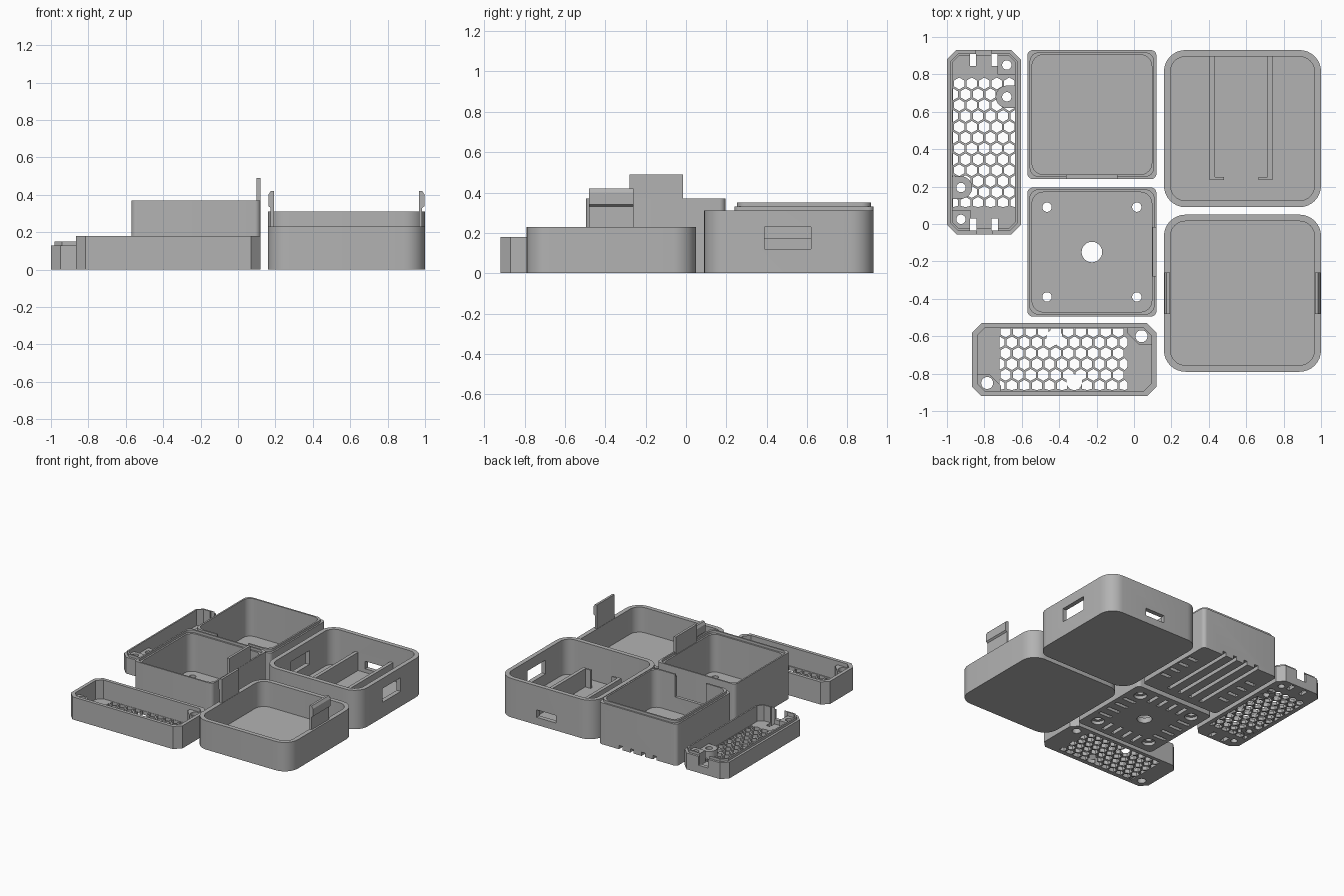
import bpy, bmesh, math
from mathutils import Vector

if "Cube" in bpy.data.objects:
    bpy.data.objects.remove(bpy.data.objects["Cube"])

grey = bpy.data.materials.new("grey plastic")
grey.diffuse_color = (0.45, 0.45, 0.45, 1)
grey.use_nodes = True
grey.node_tree.nodes["Principled BSDF"].inputs["Base Color"].default_value = grey.diffuse_color


def prism(name, pts, lo, hi, axis="z"):
    """Extrude a closed outline along z, or along y when the outline is in x/z."""
    bm = bmesh.new()
    put = (lambda p, w: (p[0], p[1], w)) if axis == "z" else (lambda p, w: (p[0], w, p[1]))
    rings = [[bm.verts.new(put(p, w)) for p in pts] for w in (lo, hi)]
    n = len(pts)
    bm.faces.new(rings[0])
    bm.faces.new(rings[1])
    for i in range(n):
        j = (i + 1) % n
        bm.faces.new((rings[0][i], rings[0][j], rings[1][j], rings[1][i]))
    bmesh.ops.recalc_face_normals(bm, faces=bm.faces)
    me = bpy.data.meshes.new(name)
    bm.to_mesh(me)
    bm.free()
    me.materials.append(grey)
    ob = bpy.data.objects.new(name, me)
    bpy.context.collection.objects.link(ob)
    return ob


def rect(x0, x1, y0, y1, r=0.0, seg=8):
    """Rectangle outline; seg=1 gives chamfered corners, r=0 sharp ones."""
    if r <= 0:
        return [(x0, y0), (x1, y0), (x1, y1), (x0, y1)]
    out = []
    for cx, cy, a in ((x1 - r, y0 + r, -90), (x1 - r, y1 - r, 0),
                      (x0 + r, y1 - r, 90), (x0 + r, y0 + r, 180)):
        for i in range(seg + 1):
            t = math.radians(a + 90 * i / seg)
            out.append((cx + r * math.cos(t), cy + r * math.sin(t)))
    return out


def inset(b, d):
    return b[0] + d, b[1] - d, b[2] + d, b[3] - d


def circle(x, y, r, n=32, turn=0.0):
    return [(x + r * math.cos(turn + 2 * math.pi * i / n),
             y + r * math.sin(turn + 2 * math.pi * i / n)) for i in range(n)]


def box(name, x0, x1, y0, y1, z0, z1):
    return prism(name, rect(x0, x1, y0, y1), z0, z1)


def boolean(ob, others, op):
    for other in others:
        m = ob.modifiers.new("cut", 'BOOLEAN')
        m.operation, m.object, m.solver = op, other, 'EXACT'
        bpy.context.view_layer.objects.active = ob
        bpy.ops.object.modifier_apply(modifier=m.name)
        bpy.data.objects.remove(other)
    return ob


def cut(ob, *others):
    return boolean(ob, others, 'DIFFERENCE')


def add(ob, *others):
    return boolean(ob, others, 'UNION')


def tray(name, b, h, r, wall, floor, seg=8, ri=None):
    ob = prism(name, rect(*b, r, seg), 0, h)
    ri = max(r - wall, 0.01) if ri is None else ri
    return cut(ob, prism("pocket", rect(*inset(b, wall), ri, seg), floor, h + 0.1))


def finish(ob):
    bpy.ops.object.select_all(action='DESELECT')
    ob.select_set(True)
    bpy.context.view_layer.objects.active = ob
    bpy.ops.object.shade_smooth_by_angle(angle=math.radians(30))


def honeycomb(x0, x1, y0, y1, pitch=0.067, flat=0.055):
    """Hexagonal prisms trimmed to a rectangle, used as one cutter."""
    bm = bmesh.new()
    row, j = pitch * math.sqrt(3) / 2, 0
    while y0 + j * row < y1 + row:
        i = 0
        while x0 + i * pitch < x1 + pitch:
            c = (x0 + (i + 0.5 * (j % 2)) * pitch, y0 + (j + 0.4) * row)
            pts = [(min(max(x, x0), x1), min(max(y, y0), y1))
                   for x, y in circle(*c, flat / math.sqrt(3), 6, math.pi / 6)]
            xs, ys = [p[0] for p in pts], [p[1] for p in pts]
            if max(xs) - min(xs) > 0.015 and max(ys) - min(ys) > 0.015:
                f = bm.faces.new([bm.verts.new((x, y, -0.1)) for x, y in pts])
                ext = bmesh.ops.extrude_face_region(bm, geom=[f])["geom"]
                vs = [v for v in ext if isinstance(v, bmesh.types.BMVert)]
                bmesh.ops.translate(bm, verts=vs, vec=Vector((0, 0, 0.3)))
            i += 1
        j += 1
    bmesh.ops.remove_doubles(bm, verts=bm.verts, dist=1e-5)
    bmesh.ops.recalc_face_normals(bm, faces=bm.faces)
    me = bpy.data.meshes.new("honeycomb")
    bm.to_mesh(me)
    bm.free()
    ob = bpy.data.objects.new("honeycomb", me)
    bpy.context.collection.objects.link(ob)
    return ob


def hole(x, y, r, z0=-0.1, z1=0.3):
    return prism("hole", circle(x, y, r), z0, z1)


# Rounded lid with two snap tabs
lid = tray("rounded_lid", (0.16, 1.0, -0.79, 0.05), 0.23, 0.115, 0.035, 0.03)
tab = [(0.967, 0.15), (0.985, 0.15), (0.985, 0.33), (0.998, 0.34),
       (0.998, 0.40), (0.985, 0.42), (0.967, 0.42)]
for side in (tab, [(1.16 - x, z) for x, z in tab]):
    add(lid, prism("tab", side, -0.48, -0.26, "y"))
finish(lid)

# Rounded case with snap windows, cable slot and board rails
case = tray("rounded_case", (0.16, 1.0, 0.09, 0.93), 0.31, 0.115, 0.035, 0.03)
cut(case, box("window", 0.1, 1.1, 0.39, 0.62, 0.12, 0.23),
    box("slot", 0.495, 0.665, 0.8, 1.0, 0.06, 0.12))
rail = [(0.405, 0.235), (0.48, 0.235), (0.48, 0.25), (0.432, 0.25), (0.432, 0.91), (0.405, 0.91)]
for side in (rail, [(1.145 - x, y) for x, y in rail]):
    add(case, prism("rail", side, 0.02, 0.175))
finish(case)

# Square base with a stepped lip, a tab notch and grooves underneath
b = (-0.57, 0.12, 0.24, 0.93)
base = tray("square_base", b, 0.35, 0.03, 0.025, 0.05, ri=0.06)
shoulder = prism("shoulder", rect(-0.7, 0.2, 0.1, 1.0), 0.33, 0.4)
cut(shoulder, prism("keep", rect(*inset(b, 0.012), 0.05), 0.3, 0.5))
cut(base, shoulder, box("notch", -0.36, -0.09, 0.2, 0.28, 0.17, 0.5))
for k in (-0.15, -0.05, 0.05, 0.15):
    cut(base, box("groove", k - 0.24, k - 0.21, 0.3, 1.0, -0.1, 0.03))
    for x in (-0.525, 0.02):
        cut(base, box("short_groove", x, x + 0.085, 0.57 + k, 0.6 + k, -0.1, 0.03))
finish(base)

# Square cover with rebated rim, tall tab, centre recess and screw holes
b = (-0.57, 0.12, -0.495, 0.195)
cx, cy = -0.225, -0.15
cover = tray("square_cover", b, 0.37, 0.03, 0.025, 0.05, ri=0.06)
cut(cover, prism("rebate", rect(*inset(b, 0.012), 0.05), 0.35, 0.5))
add(cover, box("tab", 0.1, 0.119, -0.28, -0.015, 0.2, 0.49))
cut(cover, hole(cx, cy, 0.175, 0.042, 0.2), hole(cx, cy, 0.055))
for sx in (-0.24, 0.24):
    for sy in (-0.24, 0.24):
        cut(cover, hole(cx + sx, cy + sy, 0.025),
            hole(cx + sx, cy + sy, 0.048, -0.1, 0.025))
for k in (-0.135, -0.045, 0.045, 0.135):
    for s in (-1, 1):
        a, c = sorted((s * 0.2, s * 0.31))
        cut(cover, box("slot", cx + k - 0.014, cx + k + 0.014, cy + a, cy + c, -0.1, 0.03),
            box("slot", cx + a, cx + c, cy + k - 0.014, cy + k + 0.014, -0.1, 0.03))
finish(cover)

# Deep vent tray with two corner screw blocks
vent = tray("deep_vent_tray", (-0.865, 0.12, -0.92, -0.53), 0.18, 0.05, 0.027, 0.03, 1, 0.04)
cut(vent, honeycomb(-0.72, -0.035, -0.888, -0.56))
block = [(-0.035, -0.545), (0.068, -0.545), (0.102, -0.585), (0.102, -0.645),
         (0.025, -0.645), (-0.035, -0.585)]
turned = [(-0.745 - x, -1.45 - y) for x, y in block]
add(vent, prism("block", block, 0.01, 0.15), prism("block", turned, 0.01, 0.15))
cut(vent, hole(0.04, -0.6, 0.032), hole(-0.785, -0.85, 0.032),
    hole(-0.425, -0.605, 0.042), hole(-0.32, -0.845, 0.042))
finish(vent)

# Shallow vent tray with raised lip, cable notches and bosses
b = (-1.0, -0.605, -0.055, 0.93)
shallow = tray("shallow_vent_tray", b, 0.15, 0.05, 0.03, 0.025, 1, 0.035)
rim = prism("rim", rect(-1.1, -0.5, -0.2, 1.1), 0.13, 0.2)
cut(rim, prism("keep", rect(*inset(b, 0.018), 0.042, 1), 0.1, 0.3))
cut(shallow, rim, honeycomb(-0.968, -0.637, 0.09, 0.785))
for turn in (False, True):
    def at(x, y):
        return (-1.605 - x, 0.875 - y) if turn else (x, y)
    arch = [(-0.62, 0.62), (-0.62, 0.74)] + [
        (-0.68 + 0.06 * math.cos(math.radians(t)), 0.68 + 0.06 * math.sin(math.radians(t)))
        for t in range(90, 271, 15)]
    corner = [(-0.73, 0.915), (-0.65, 0.915), (-0.618, 0.88), (-0.618, 0.80), (-0.73, 0.80)]
    add(shallow, prism("boss", [at(*p) for p in arch], 0.005, 0.08),
        prism("boss", [at(*p) for p in corner], 0.005, 0.12))
    for y in (0.68, 0.85):
        cut(shallow, hole(*at(-0.68, y), 0.025))
    notch = [at(*p) for p in rect(-0.845, -0.762, 0.86, 1.0)]
    cut(shallow, prism("notch", notch, 0.06, 0.3))
    for x in (-0.877, -0.762):
        cut(shallow, prism("slit", [at(*p) for p in rect(x, x + 0.033, 0.845, 0.91)], -0.1, 0.3))
finish(shallow)
